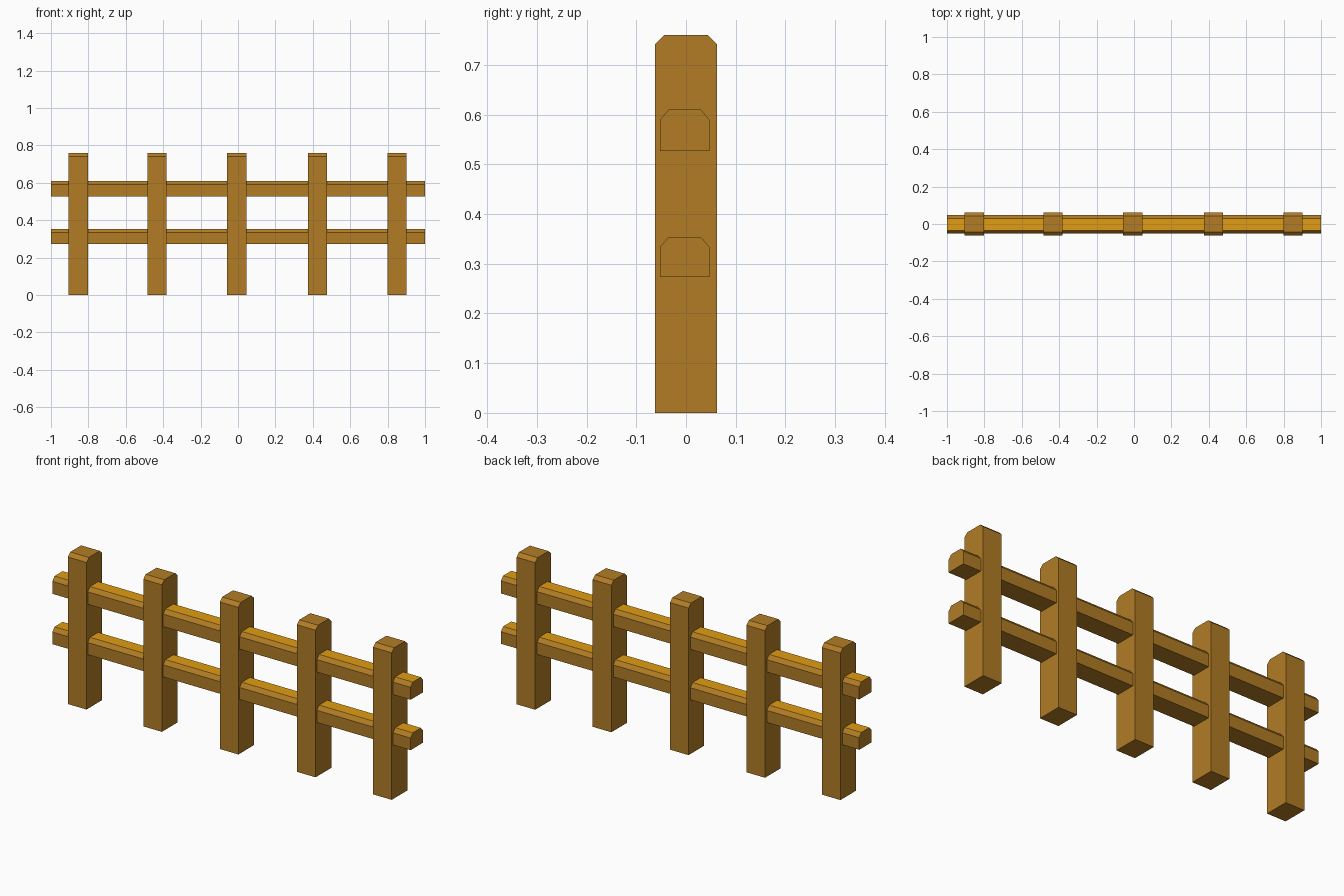
import bpy, bmesh
from mathutils import Vector

if "Cube" in bpy.data.objects:
    bpy.data.objects.remove(bpy.data.objects["Cube"])


def material(name, rgb):
    m = bpy.data.materials.new(name)
    m.diffuse_color = (*rgb, 1)
    m.use_nodes = True
    m.node_tree.nodes["Principled BSDF"].inputs["Base Color"].default_value = m.diffuse_color
    return m


brown = material("brown wood", (0.445, 0.202, 0.0185))
gold = material("golden wood", (0.745, 0.333, 0.006))


def beam(name, x0, x1, y0, y1, z0, z1, chamfer, mats):
    """Extrude a (y, z) profile with two chamfered top corners along x."""
    cy, cz = chamfer
    profile = [(y0, z0), (y1, z0), (y1, z1 - cz), (y1 - cy, z1),
               (y0 + cy, z1), (y0, z1 - cz)]
    bm = bmesh.new()
    face = bm.faces.new([bm.verts.new((x0, y, z)) for y, z in profile])
    ext = bmesh.ops.extrude_face_region(bm, geom=[face])
    verts = [g for g in ext["geom"] if isinstance(g, bmesh.types.BMVert)]
    bmesh.ops.translate(bm, verts=verts, vec=Vector((x1 - x0, 0, 0)))
    bmesh.ops.recalc_face_normals(bm, faces=bm.faces)
    # the flat top takes the last material
    for f in bm.faces:
        f.material_index = len(mats) - 1 if f.normal.z > 0.9 else 0
    mesh = bpy.data.meshes.new(name)
    bm.to_mesh(mesh)
    bm.free()
    for m in mats:
        mesh.materials.append(m)
    bpy.context.collection.objects.link(bpy.data.objects.new(name, mesh))


# five upright posts
for i, x in enumerate((-0.854, -0.433, -0.006, 0.425, 0.85)):
    beam(f"post_{i + 1}", x - 0.052, x + 0.052, -0.0625, 0.0625, 0, 0.76,
         (0.019, 0.018), [brown])

# two long rails with golden tops
for name, z0, z1 in (("lower_rail", 0.273, 0.354), ("upper_rail", 0.527, 0.61)):
    beam(name, -1, 1, -0.052, 0.047, z0, z1, (0.017, 0.02), [brown, gold])
